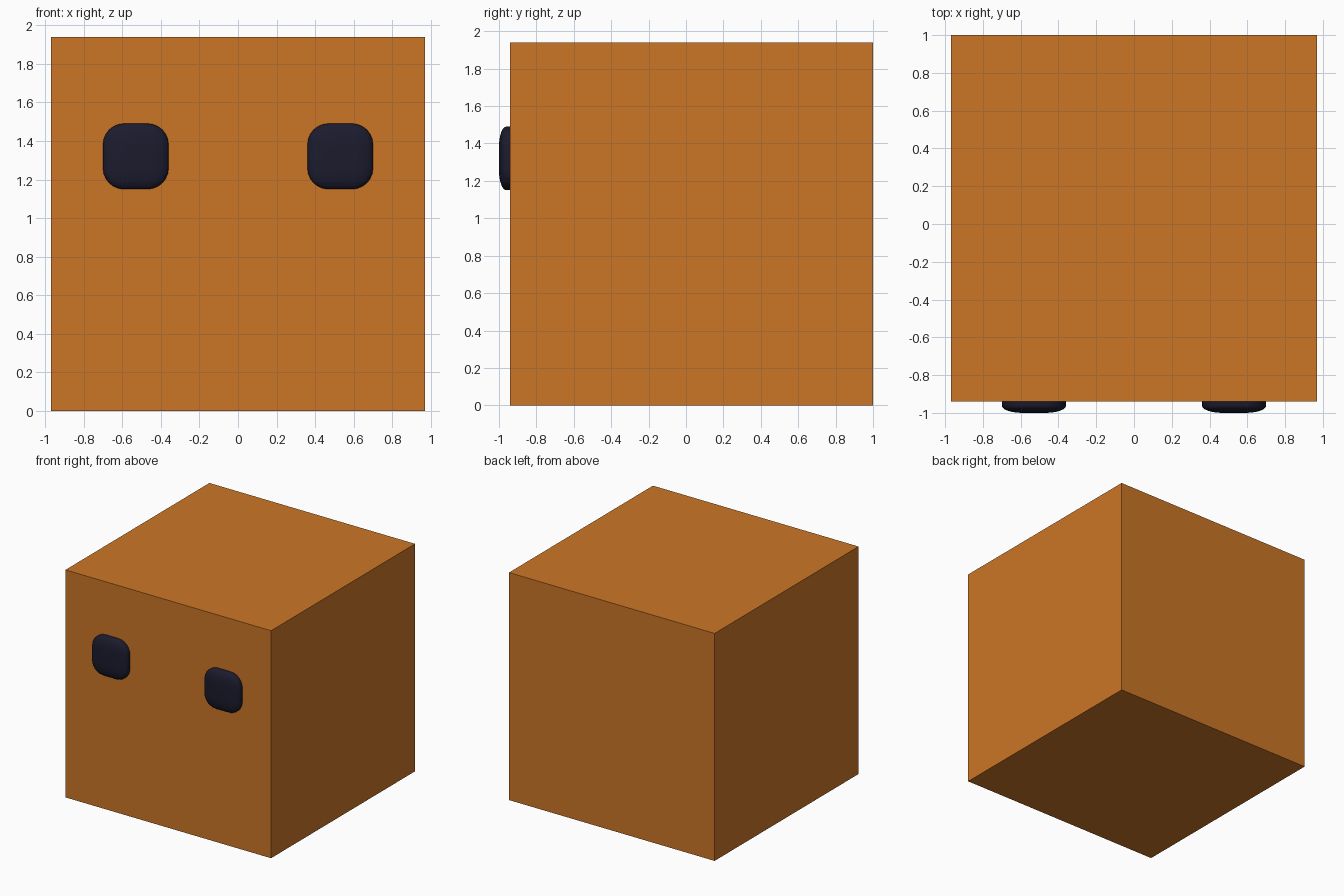
import bpy
import math

if "Cube" in bpy.data.objects:
    bpy.data.objects.remove(bpy.data.objects["Cube"])


def material(name, rgb):
    mat = bpy.data.materials.new(name)
    mat.diffuse_color = (*rgb, 1.0)
    mat.use_nodes = True
    mat.node_tree.nodes["Principled BSDF"].inputs["Base Color"].default_value = mat.diffuse_color
    return mat


def box(name, center, size, mat):
    bpy.ops.mesh.primitive_cube_add(size=1, location=center)
    obj = bpy.context.object
    obj.name = name
    obj.scale = size
    obj.data.materials.append(mat)
    return obj


orange = material("orange", (0.60, 0.18, 0.02))
dark = material("dark_navy", (0.011, 0.011, 0.027))

# Cubic body, sharp edges
body = box("body", (0, 0.03, 0.97), (1.94, 1.94, 1.94), orange)
bpy.ops.object.transform_apply(location=False, rotation=False, scale=True)

# Flattened rounded eyes, half sunk into the front face
for side, label in ((-1, "left"), (1, "right")):
    eye = box(f"{label}_eye", (side * 0.53, -0.94, 1.32), (0.34, 0.12, 0.34), dark)
    # The bevel runs in unscaled space so the rounding flattens with the eye
    bevel = eye.modifiers.new("rounding", 'BEVEL')
    bevel.width = 0.32
    bevel.segments = 6
    bevel.limit_method = 'NONE'
    bpy.ops.object.modifier_apply(modifier=bevel.name)
    bpy.ops.object.transform_apply(location=False, rotation=False, scale=True)
    bpy.ops.object.shade_smooth_by_angle(angle=math.radians(40))
